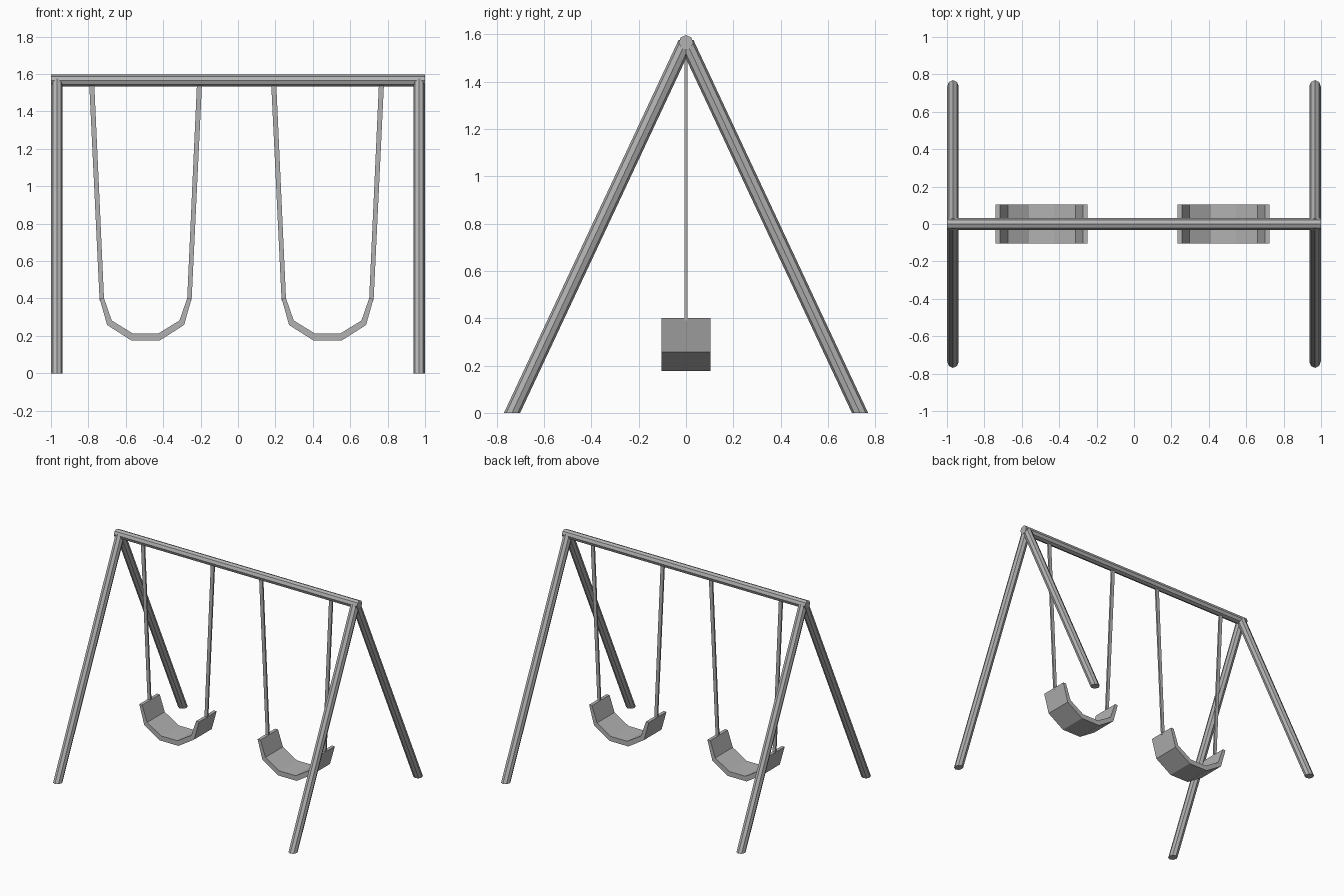
import bpy, bmesh, math
from mathutils import Vector, Matrix

if "Cube" in bpy.data.objects:
    bpy.data.objects.remove(bpy.data.objects["Cube"])

metal = bpy.data.materials.new("grey metal")
metal.diffuse_color = (0.45, 0.45, 0.45, 1)
metal.use_nodes = True
metal.node_tree.nodes["Principled BSDF"].inputs["Base Color"].default_value = metal.diffuse_color


def finish(bm, name):
    bmesh.ops.recalc_face_normals(bm, faces=bm.faces[:])
    mesh = bpy.data.meshes.new(name)
    bm.to_mesh(mesh)
    bm.free()
    mesh.materials.append(metal)
    obj = bpy.data.objects.new(name, mesh)
    bpy.context.collection.objects.link(obj)
    return obj


def pole(name, a, b, radius, cut_floor=False):
    """Octagonal pole from a to b, optionally trimmed flat at the floor."""
    a, b = Vector(a), Vector(b)
    axis = (b - a).normalized()
    if cut_floor:
        a = a - axis * 0.1
    side = Vector((0, 1, 0)) if abs(axis.x) > 0.9 else Vector((1, 0, 0))
    up = axis.cross(side)
    bm = bmesh.new()
    rings = []
    for p in (a, b):
        rings.append([bm.verts.new(p + radius * (math.cos(i * math.pi / 4) * side
                      + math.sin(i * math.pi / 4) * up)) for i in range(8)])
    for i in range(8):
        j = (i + 1) % 8
        bm.faces.new((rings[0][i], rings[0][j], rings[1][j], rings[1][i]))
    bm.faces.new(rings[0])
    bm.faces.new(rings[1])
    if cut_floor:
        cut = bmesh.ops.bisect_plane(bm, geom=bm.verts[:] + bm.edges[:] + bm.faces[:],
                                     plane_co=(0, 0, 0), plane_no=(0, 0, -1), clear_outer=True)
        edges = [e for e in cut["geom_cut"] if isinstance(e, bmesh.types.BMEdge)]
        bmesh.ops.contextual_create(bm, geom=edges)
    return finish(bm, name)


def extrude_strip(name, outer, inner, half_depth):
    """Band between two matching x-z outlines, given depth along y."""
    bm = bmesh.new()
    rows = [[bm.verts.new((x, y, z)) for x, z in line]
            for line, y in ((outer, -half_depth), (inner, -half_depth),
                            (inner, half_depth), (outer, half_depth))]
    for k in range(4):
        r, s = rows[k], rows[(k + 1) % 4]
        for i in range(len(outer) - 1):
            bm.faces.new((r[i], r[i + 1], s[i + 1], s[i]))
    for end in (0, -1):
        bm.faces.new([r[end] for r in rows])
    return finish(bm, name)


def mirrored(half, cx):
    return [(cx - x, z) for x, z in half] + [(cx + x, z) for x, z in reversed(half)]


# Frame: top bar and four splayed legs
pole("top_bar", (-1, 0, 1.565), (1, 0, 1.565), 0.031)
for sx, xn in ((-1, "left"), (1, "right")):
    for sy, yn in ((-1, "front"), (1, "back")):
        pole(f"{yn}_{xn}_leg", (sx * 0.968, sy * 0.735, 0),
             (sx * 0.968, sy * 0.003, 1.563), 0.031, True)

# Swings: sling seat with two slanted hangers
for cx, name in ((-0.494, "left"), (0.479, "right")):
    outer = [(0.246, 0.40), (0.206, 0.258), (0.077, 0.176)]
    inner = [(0.222, 0.40), (0.181, 0.282), (0.067, 0.212)]
    extrude_strip(f"{name}_seat", mirrored(outer, cx), mirrored(inner, cx), 0.103)
    for s, side in ((-1, "left"), (1, "right")):
        extrude_strip(f"{name}_swing_{side}_hanger",
                      [(cx + s * 0.246, 0.39), (cx + s * 0.302, 1.56)],
                      [(cx + s * 0.222, 0.39), (cx + s * 0.275, 1.56)], 0.006)
